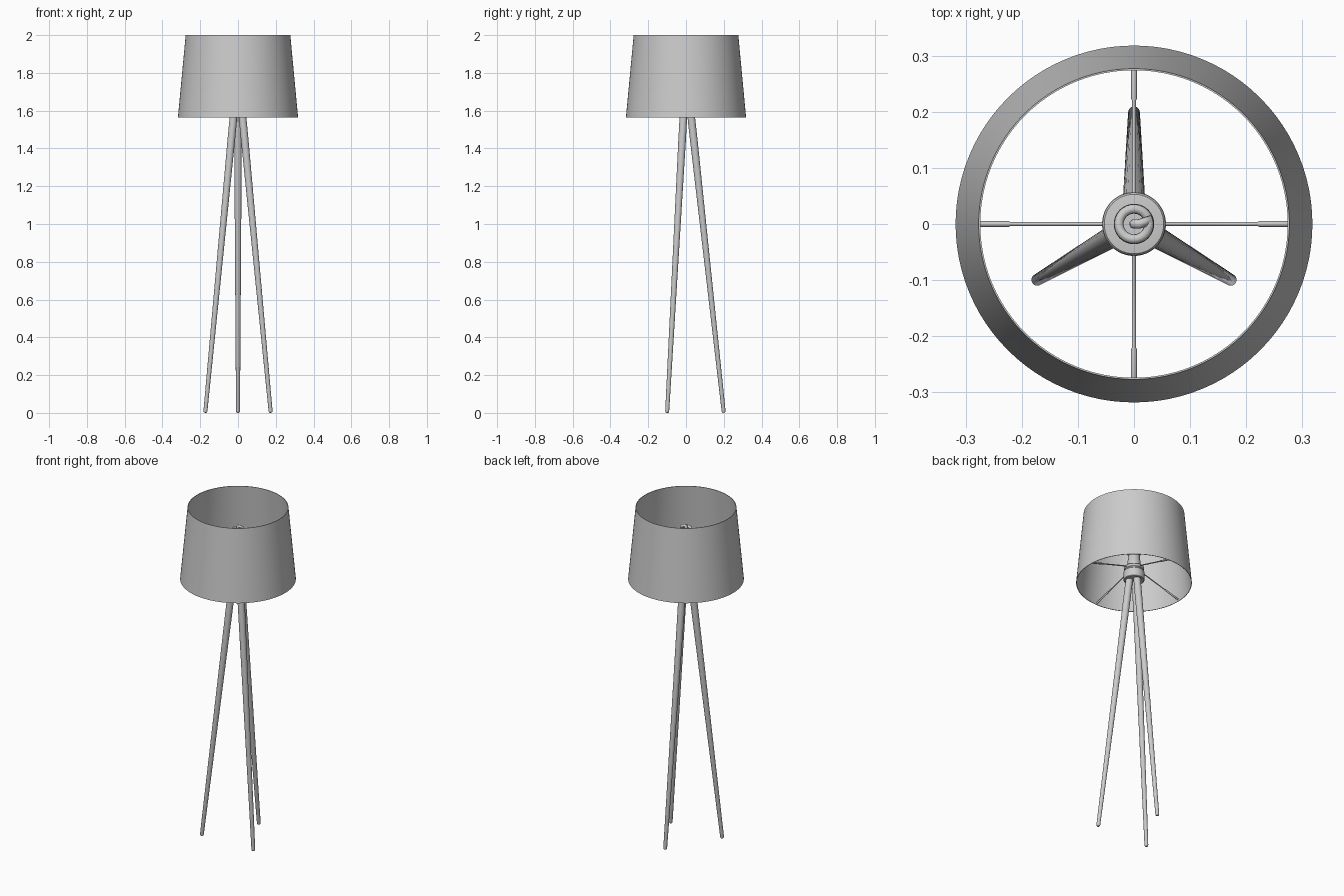
import bpy, bmesh
from math import sin, cos, pi, radians
from mathutils import Vector, Matrix

if "Cube" in bpy.data.objects:
    bpy.data.objects.remove(bpy.data.objects["Cube"])


def finish(name, bm):
    bmesh.ops.recalc_face_normals(bm, faces=bm.faces)
    mesh = bpy.data.meshes.new(name)
    bm.to_mesh(mesh)
    bm.free()
    ob = bpy.data.objects.new(name, mesh)
    bpy.context.collection.objects.link(ob)
    bpy.ops.object.select_all(action='DESELECT')
    ob.select_set(True)
    bpy.context.view_layer.objects.active = ob
    bpy.ops.object.shade_smooth_by_angle(angle=radians(35))
    return ob


def lathe(name, profile, segments=48, closed=False, matrix=None):
    """Revolve (radius, z) points around z; open profiles get end caps."""
    bm = bmesh.new()
    rings = [[bm.verts.new((r * cos(2 * pi * i / segments), r * sin(2 * pi * i / segments), z))
              for i in range(segments)] for r, z in profile]
    pairs = list(zip(rings, rings[1:]))
    if closed:
        pairs.append((rings[-1], rings[0]))
    else:
        bm.faces.new(rings[0])
        bm.faces.new(rings[-1])
    for a, b in pairs:
        for i in range(segments):
            j = (i + 1) % segments
            bm.faces.new((a[i], a[j], b[j], b[i]))
    if matrix:
        bm.transform(matrix)
    return finish(name, bm)


def rod(name, start, end, profile, segments=20):
    """Turned rod from start to end; profile is (radius, fraction of length)."""
    start, end = Vector(start), Vector(end)
    d = end - start
    m = Matrix.Translation(start) @ d.to_track_quat('Z', 'Y').to_matrix().to_4x4()
    return lathe(name, [(r, t * d.length) for r, t in profile], segments, matrix=m)


def polar(r, angle, z):
    return (r * cos(angle), r * sin(angle), z)


# Tapered drum shade with a thin wall
lathe("lamp_shade", [(0.318, 1.565), (0.277, 2.0), (0.274, 2.0), (0.315, 1.565)], 96, closed=True)

# Three tapered legs with rounded feet
for k in range(3):
    a = radians(90 + 120 * k)
    rod(f"leg_{k + 1}", polar(0.2, a, 0.001), polar(0.023, a, 1.61),
        [(0.006, 0), (0.009, 0.002), (0.0105, 0.006), (0.02, 0.9), (0.02, 1)], 24)

# Hub joining the legs, with a raised collar
lathe("hub", [(0.054, 1.58), (0.057, 1.583), (0.057, 1.632), (0.054, 1.636),
              (0.050, 1.638), (0.050, 1.645), (0.054, 1.647), (0.056, 1.65),
              (0.056, 1.658), (0.053, 1.662), (0.036, 1.664)])

# Bulb socket and bulb base
lathe("socket", [(0.036, 1.66), (0.036, 1.70), (0.033, 1.705), (0.033, 1.73), (0.030, 1.735)])
lathe("bulb_base", [(0.028, 1.73), (0.036, 1.745), (0.036, 1.765), (0.032, 1.772)])

# Four sloping spokes with thicker ends at the shade
for k in range(4):
    rod(f"shade_spoke_{k + 1}", polar(0.045, k * pi / 2, 1.655), polar(0.314, k * pi / 2, 1.578),
        [(0.0033, 0), (0.0033, 0.65), (0.005, 0.66), (0.005, 1)], 12)

# Coiled bulb: helix that winds into the centre at the top
turns, steps = 5.25, 150
path = []
for i in range(steps + 1):
    t = turns * i / steps
    path.append(polar(0.027, -2 * pi * (turns - t) + 0.3, 1.768 + 0.021 * t))
path += [(0.018, 0.003, 1.884), (0.009, 0.0, 1.886), (0.0, 0.0, 1.885), (0.0, 0.0, 1.872)]
curve = bpy.data.curves.new("bulb_coil", 'CURVE')
curve.dimensions = '3D'
curve.bevel_depth = 0.0085
curve.bevel_resolution = 3
curve.use_fill_caps = True
spline = curve.splines.new('POLY')
spline.points.add(len(path) - 1)
for point, co in zip(spline.points, path):
    point.co = (*co, 1)
spline.use_smooth = True
bpy.context.collection.objects.link(bpy.data.objects.new("bulb_coil", curve))
